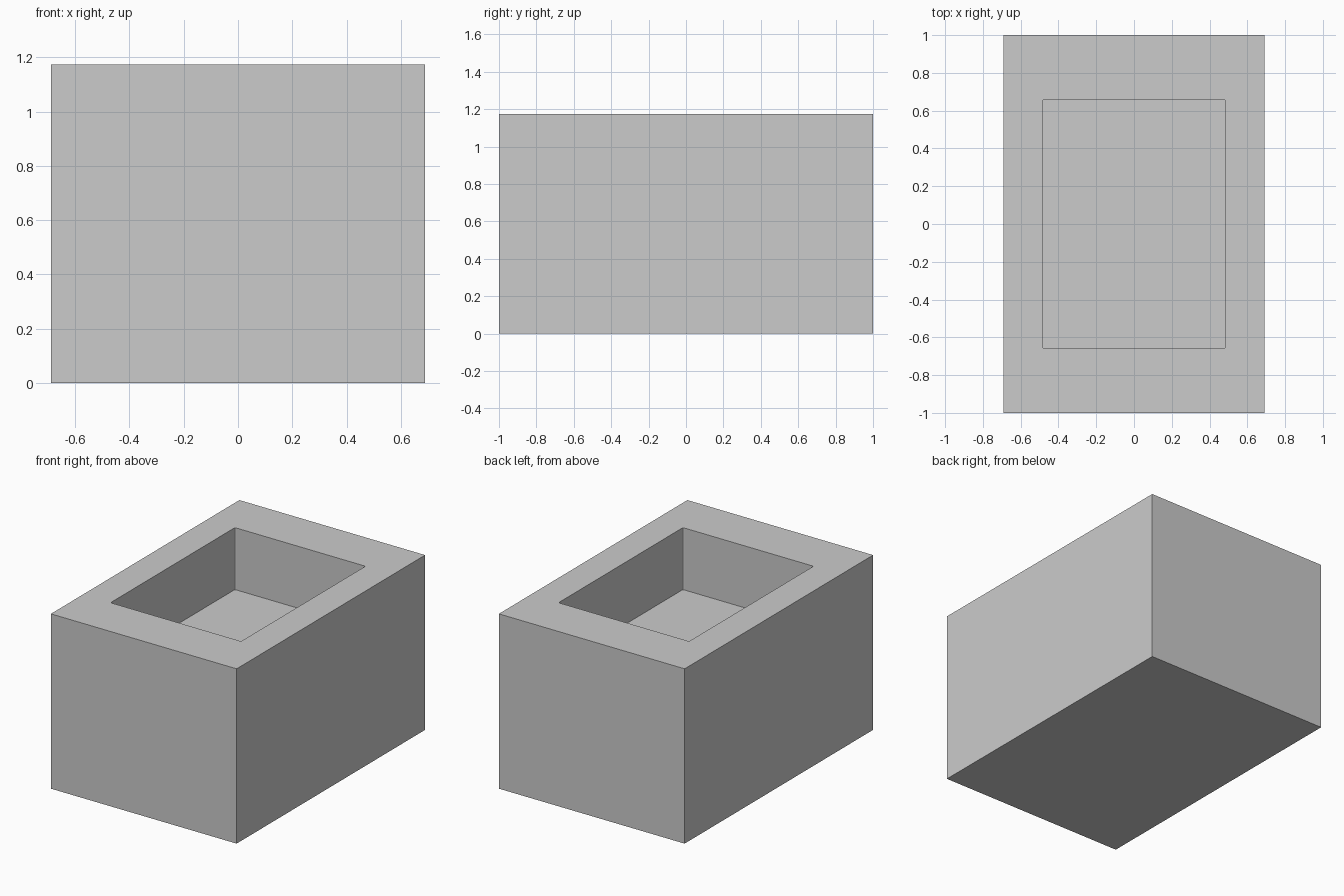
import bpy, bmesh

if "Cube" in bpy.data.objects:
    bpy.data.objects.remove(bpy.data.objects["Cube"])

WIDTH, LENGTH, HEIGHT = 1.38, 2.0, 1.174
POCKET_W, POCKET_L, DEPTH = 0.97, 1.32, 0.416

bm = bmesh.new()

# Solid block standing on the ground
bmesh.ops.create_cube(bm, size=1)
for v in bm.verts:
    v.co.x *= WIDTH
    v.co.y *= LENGTH
    v.co.z = (v.co.z + 0.5) * HEIGHT

# Rim: inset the top face, then fit it to the pocket opening
top = max(bm.faces, key=lambda f: f.calc_center_median().z)
bmesh.ops.inset_individual(bm, faces=[top], thickness=0.2)
for v in top.verts:
    v.co.x = POCKET_W / 2 if v.co.x > 0 else -POCKET_W / 2
    v.co.y = POCKET_L / 2 if v.co.y > 0 else -POCKET_L / 2

# Pocket: sink the inner face, leaving walls around it
bmesh.ops.inset_individual(bm, faces=[top], thickness=0)
for v in top.verts:
    v.co.z -= DEPTH

# Tiny rounding on the pocket's upright corners
corners = [e for v in top.verts for e in v.link_edges if top not in e.link_faces]
bmesh.ops.bevel(bm, geom=corners, offset=0.01, segments=2, profile=0.5,
                affect='EDGES')

bmesh.ops.recalc_face_normals(bm, faces=bm.faces)
mesh = bpy.data.meshes.new("hollow_block")
bm.to_mesh(mesh)
bm.free()
block = bpy.data.objects.new("hollow_block", mesh)
bpy.context.collection.objects.link(block)
